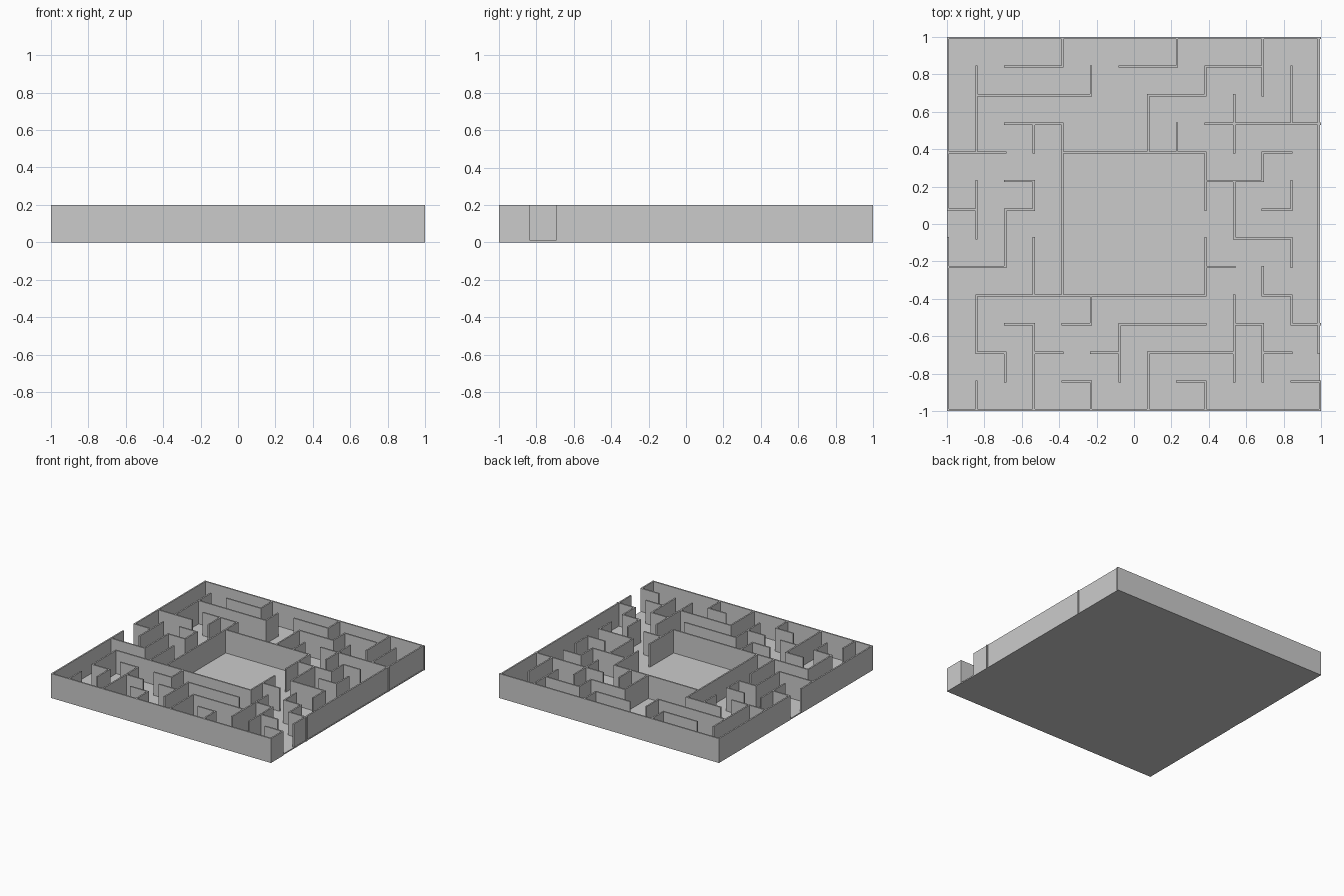
import bpy, bmesh

if "Cube" in bpy.data.objects:
    bpy.data.objects.remove(bpy.data.objects["Cube"])

H = 0.2          # wall height
T = 0.012        # wall thickness
EDGE = 1 - T / 2 # centre line of the outer walls
STEP = 2 * EDGE / 13


def add_box(bm, x0, x1, y0, y1, z0, z1):
    verts = bmesh.ops.create_cube(bm, size=1)["verts"]
    for v in verts:
        v.co.x = x1 if v.co.x > 0 else x0
        v.co.y = y1 if v.co.y > 0 else y0
        v.co.z = z1 if v.co.z > 0 else z0


def finish(bm, name):
    mesh = bpy.data.meshes.new(name)
    bm.to_mesh(mesh)
    bm.free()
    bpy.context.collection.objects.link(bpy.data.objects.new(name, mesh))


def gx(i):
    return -EDGE + STEP * i


def gy(j):
    return EDGE - STEP * j   # rows are counted from the back


def build_walls(name, rows, columns, z0=0.0, dx=0.0):
    """Runs are 'start-end' in grid cells, keyed by grid line."""
    bm = bmesh.new()
    h = T / 2
    for line, runs in rows.items():
        for run in runs.split():
            a, b = map(int, run.split("-"))
            add_box(bm, gx(a) - h, gx(b) + h, gy(line) - h, gy(line) + h, z0, H)
    for line, runs in columns.items():
        for run in runs.split():
            a, b = map(int, run.split("-"))
            add_box(bm, gx(line) - h + dx, gx(line) + h + dx,
                    gy(b) - h, gy(a) + h, z0, H)
    finish(bm, name)


# Floor plate
bm = bmesh.new()
add_box(bm, -0.998, 0.995, -0.998, 0.998, 0, 0.01)
finish(bm, "floor")

# Outer walls, with the left and right openings
build_walls("outer_walls", {0: "0-13", 13: "0-13"}, {0: "0-6 7-13", 13: "12-13"})
build_walls("right_outer_wall", {}, {13: "0-11"}, z0=0.008, dx=-0.007)

# Inner maze walls around the central room
build_walls(
    "maze_walls",
    {1: "2-4 6-8 9-11", 2: "1-5 7-9", 3: "2-4 9-13", 4: "0-2 4-9 11-12",
     5: "2-3 9-11", 6: "0-1 2-3 11-12", 7: "10-12", 8: "0-2 9-10",
     9: "1-9 11-12", 10: "2-3 4-5 6-9 10-11 12-13",
     11: "1-2 3-4 5-6 7-10 11-12", 12: "4-5 8-9 12-13"},
    {1: "1-4 5-7 9-11 12-13", 2: "6-8 11-12", 3: "3-4 5-6 7-9 10-13",
     4: "0-1 3-9", 5: "1-2 9-10 12-13", 6: "10-12", 7: "2-4 11-13",
     8: "0-1 3-4", 9: "1-2 4-6 7-9 12-13", 10: "2-4 5-7 9-12",
     11: "0-2 4-5 8-9 10-12", 12: "1-3 5-6 7-8 9-10"},
)
